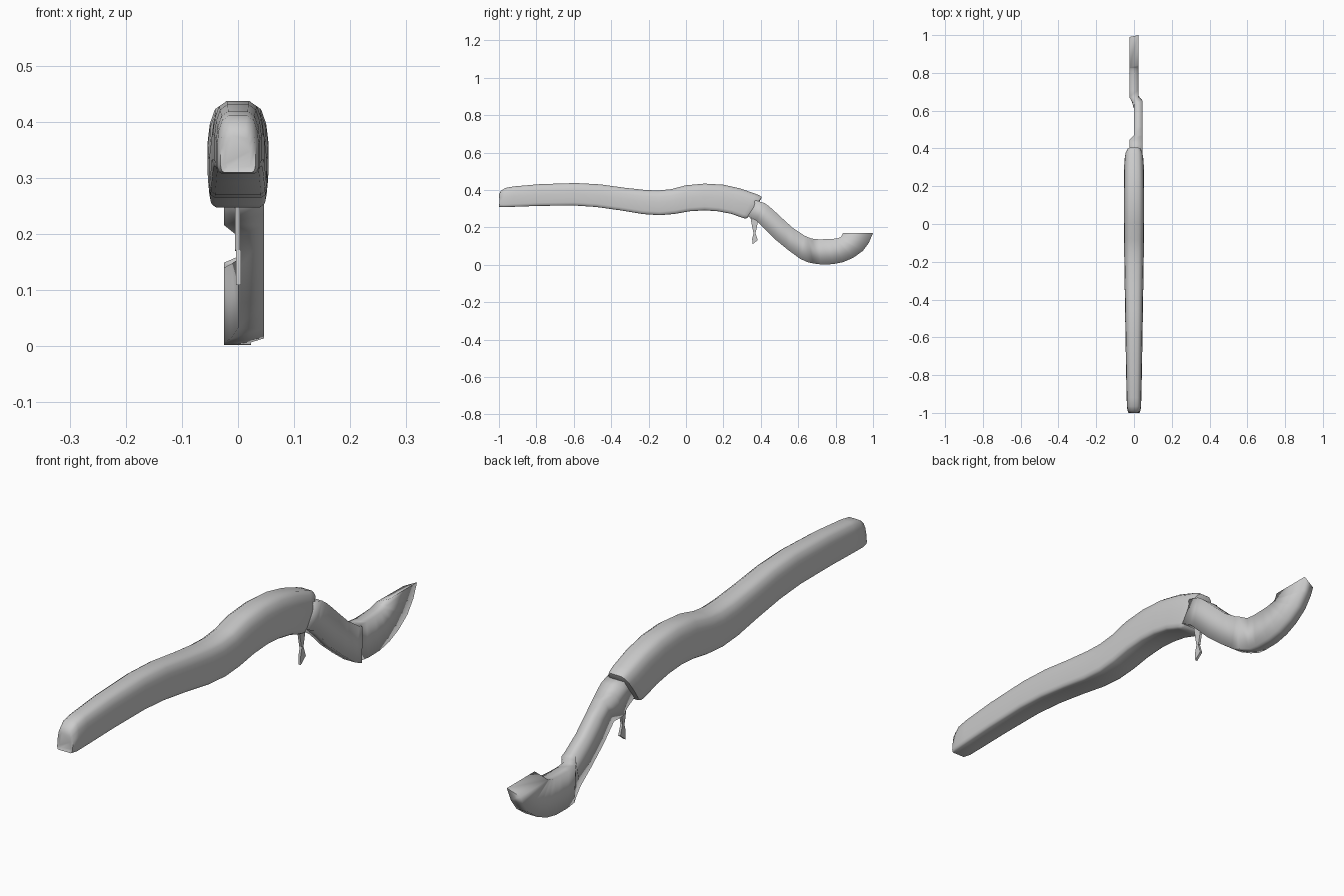
import bpy, bmesh, math


def loft(name, rings, angle):
    """Skin a list of equal-length point rings and cap both ends."""
    bm = bmesh.new()
    loops = [[bm.verts.new(p) for p in r] for r in rings]
    for a, b in zip(loops, loops[1:]):
        n = len(a)
        for i in range(n):
            j = (i + 1) % n
            bm.faces.new((a[i], a[j], b[j], b[i]))
    bm.faces.new(loops[0])
    bm.faces.new(loops[-1])
    bmesh.ops.recalc_face_normals(bm, faces=bm.faces)
    me = bpy.data.meshes.new(name)
    bm.to_mesh(me)
    bm.free()
    ob = bpy.data.objects.new(name, me)
    bpy.context.collection.objects.link(ob)
    bpy.ops.object.select_all(action='DESELECT')
    ob.select_set(True)
    bpy.context.view_layer.objects.active = ob
    bpy.ops.object.shade_smooth_by_angle(angle=math.radians(angle))
    return ob


# Grip: flat-bottomed, round-topped section swept along a wavy line
half = [(0.8, 0), (0.95, 0.04), (1, 0.14), (1, 0.52), (0.93, 0.74), (0.76, 0.92), (0.45, 1)]
section = half + [(-u, v) for u, v in reversed(half)]
# bottom y, bottom z, top y, top z, half width
grip = [
    (-0.995, 0.318, -1.0, 0.375, 0.022),
    (-1.0, 0.31, -0.99, 0.395, 0.031),
    (-0.975, 0.308, -0.965, 0.411, 0.037),
    (-0.92, 0.31, -0.92, 0.419, 0.039),
    (-0.78, 0.315, -0.78, 0.431, 0.042),
    (-0.6, 0.317, -0.59, 0.437, 0.045),
    (-0.48, 0.309, -0.46, 0.430, 0.047),
    (-0.35, 0.291, -0.33, 0.412, 0.049),
    (-0.23, 0.271, -0.22, 0.400, 0.051),
    (-0.14, 0.265, -0.15, 0.397, 0.052),
    (-0.06, 0.272, -0.08, 0.404, 0.053),
    (0.02, 0.286, 0.0, 0.425, 0.054),
    (0.1, 0.291, 0.1, 0.434, 0.054),
    (0.17, 0.286, 0.2, 0.428, 0.054),
    (0.24, 0.273, 0.29, 0.408, 0.053),
    (0.30, 0.252, 0.37, 0.380, 0.051),
    (0.317, 0.247, 0.395, 0.370, 0.048),
    (0.328, 0.250, 0.405, 0.362, 0.044),
    (0.332, 0.256, 0.402, 0.352, 0.036),
]
loft("grip", [[(u * w, yb + (yt - yb) * v, zb + (zt - zb) * v) for u, v in section]
              for yb, zb, yt, zt, w in grip], 55)

# Hooked lever: rectangular section, sidestepped towards +x along the neck
# top y, top z, bottom y, bottom z, left x, right x
lever = [
    (0.37, 0.345, 0.31, 0.27, -0.025, 0.046),
    (0.42, 0.33, 0.375, 0.236, -0.025, 0.046),
    (0.445, 0.312, 0.395, 0.216, -0.025, 0.046),
    (0.47, 0.290, 0.415, 0.196, 0.0, 0.046),
    (0.515, 0.248, 0.475, 0.137, 0.0, 0.046),
    (0.57, 0.198, 0.545, 0.08, 0.0, 0.046),
    (0.635, 0.155, 0.61, 0.032, 0.0, 0.046),
    (0.652, 0.147, 0.65, 0.014, -0.012, 0.046),
    (0.672, 0.140, 0.68, 0.007, -0.025, 0.023),
    (0.71, 0.136, 0.72, 0.002, -0.025, 0.023),
    (0.757, 0.137, 0.785, 0.003, -0.025, 0.023),
    (0.79, 0.139, 0.84, 0.014, -0.025, 0.023),
    (0.81, 0.142, 0.895, 0.038, -0.025, 0.023),
    (0.823, 0.146, 0.945, 0.074, -0.025, 0.023),
    (0.830, 0.150, 0.978, 0.118, -0.025, 0.023),
]
rings = [[(x0, yt, zt), (x1, yt, zt), (x1, yb, zb), (x0, yb, zb)]
         for yt, zt, yb, zb, x0, x1 in lever]
# Slanted tip
rings[-1][0] = (-0.025, 0.829, 0.148)
rings.append([(-0.025, 0.831, 0.149), (0.023, 0.84, 0.17),
              (0.023, 1.0, 0.17), (-0.025, 0.99, 0.147)])
loft("hooked_lever", rings, 100)

# Hanging trigger: two thin wedges meeting at a pinch
trigger = {
    "trigger_upper": ([(0.345, 0.25), (0.385, 0.232), (0.372, 0.17), (0.36, 0.172)], -0.005, 0.004),
    "trigger_lower": ([(0.362, 0.172), (0.37, 0.172), (0.384, 0.132), (0.355, 0.109), (0.354, 0.14)], -0.004, 0.005),
}
for name, (outline, x0, x1) in trigger.items():
    loft(name, [[(x, y, z) for y, z in outline] for x in (x0, x1)], 30)
